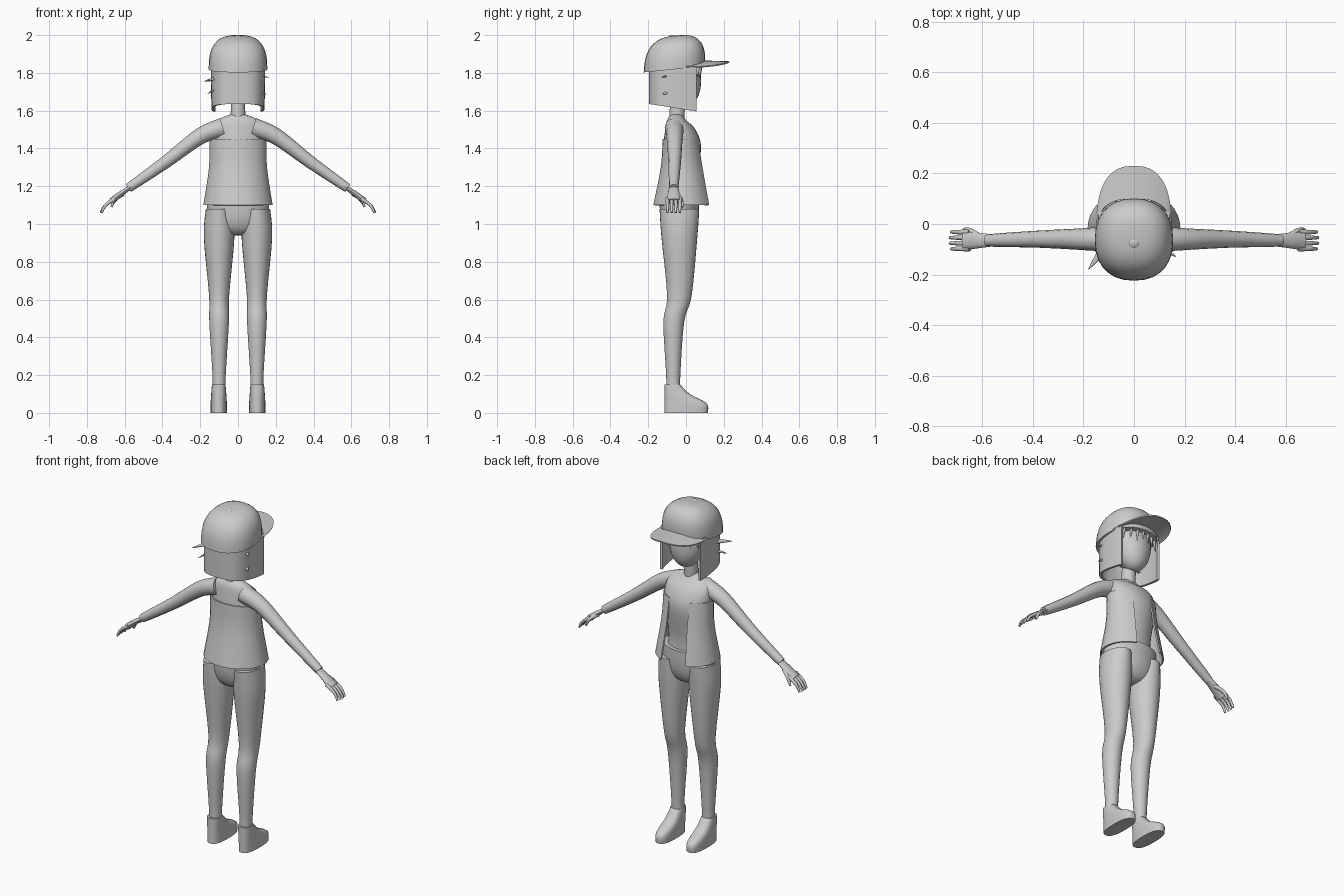
import bpy, bmesh, math
from mathutils import Vector

default_cube = bpy.data.objects.get("Cube")
if default_cube:
    bpy.data.objects.remove(default_cube)

shade = (.6, .6, .6, 1)
grey = bpy.data.materials.new("light grey")
grey.use_nodes = True
grey.diffuse_color = shade
grey.node_tree.nodes["Principled BSDF"].inputs["Base Color"].default_value = shade


def finish(name, bm, thickness=0):
    """Turn a bmesh into a smooth object, optionally given a thickness."""
    bmesh.ops.recalc_face_normals(bm, faces=bm.faces)
    mesh = bpy.data.meshes.new(name)
    bm.to_mesh(mesh)
    bm.free()
    mesh.materials.append(grey)
    obj = bpy.data.objects.new(name, mesh)
    bpy.context.collection.objects.link(obj)
    bpy.ops.object.select_all(action="DESELECT")
    obj.select_set(True)
    bpy.context.view_layer.objects.active = obj
    if thickness:
        shell = obj.modifiers.new("thickness", "SOLIDIFY")
        shell.thickness = thickness
        shell.offset = 0
        bpy.ops.object.modifier_apply(modifier=shell.name)
    bpy.ops.object.shade_smooth_by_angle(angle=math.radians(50))


def skin(name, rings, closed=True, thickness=0):
    """Bridge rows of points; closed rows are capped at both ends."""
    bm = bmesh.new()
    rows = [[bm.verts.new(point) for point in ring] for ring in rings]
    count = len(rows[0])
    for lower, upper in zip(rows, rows[1:]):
        for i in range(count if closed else count - 1):
            j = (i + 1) % count
            bm.faces.new((lower[i], lower[j], upper[j], upper[i]))
    if closed:
        bm.faces.new(rows[0])
        bm.faces.new(rows[-1])
    finish(name, bm, thickness)


def flow(keys, steps=4):
    """Smooth curve through a few key tuples."""
    keys = [Vector(key) for key in keys]
    result = []
    for i in range(len(keys) - 1):
        a, b = keys[i], keys[i + 1]
        leave = (b - keys[max(i - 1, 0)]) / 2
        arrive = (keys[min(i + 2, len(keys) - 1)] - a) / 2
        for k in range(steps):
            t = k / steps
            ease = t * t * (3 - 2 * t)
            result.append(a.lerp(b, ease) + leave * t * (1 - t) ** 2 - arrive * t * t * (1 - t))
    return result + [keys[-1]]


def oval(a, b, count, power=2, gap=0):
    """Rounded outline from +y round to +y; a gap in degrees leaves it open."""
    points = []
    for i in range(count):
        turn = i / (count - 1) if gap else i / count
        angle = math.radians(90 + gap + (360 - 2 * gap) * turn)
        c, s = math.cos(angle), math.sin(angle)
        points.append((a * math.copysign(abs(c) ** (2 / power), c),
                       b * math.copysign(abs(s) ** (2 / power), s)))
    return points


def stack(name, levels, x=0, power=2, gap=0, tilt=0, thickness=0):
    """Level outlines given as (z, back, front, half width)."""
    rings = []
    for z, back, front, half in levels:
        middle = (back + front) / 2
        rings.append([(x + u, middle + v, z + tilt * (middle + v))
                      for u, v in oval(half, (front - back) / 2, 28, power, gap)])
    skin(name, rings, not gap, thickness)


def dome(base, end, back, front, half, bulge=2, lean=0):
    """Levels shrinking from base to end along a rounded profile."""
    levels = []
    middle, depth = (back + front) / 2, (front - back) / 2
    for k in range(12):
        t = math.sin(math.pi / 2 * k / 11.2)
        size = (1 - t ** bulge) ** (1 / bulge)
        y = middle + lean * t
        levels.append((base + (end - base) * t, y - depth * size, y + depth * size, half * size))
    return levels


def limb(name, path, start, end, flat=1, side=1):
    """Tapering tube along a smooth path."""
    points = [Vector((x * side, y, z)) for x, y, z in flow(path)]
    last = len(points) - 1
    rings = []
    for i, point in enumerate(points):
        run = (points[min(i + 1, last)] - points[max(i - 1, 0)]).normalized()
        across = run.cross(Vector((0, 1, 0))).normalized()
        along = across.cross(run)
        radius = start + (end - start) * i / last
        rings.append([point + along * u + across * v for u, v in oval(radius, radius * flat, 12)])
    skin(name, rings)


# Torso, neck and hips
stack("torso", flow([(1.05, -.13, .06, .15), (1.2, -.12, .05, .125), (1.4, -.12, .08, .14),
                     (1.5, -.11, .05, .14), (1.55, -.1, 0, .11), (1.58, -.08, -.02, .04)]))
stack("neck", [(1.55, -.09, -.01, .04), (1.7, -.08, 0, .035)])
stack("hips", dome(1.15, .94, -.14, .07, .165, bulge=3))

# Open jacket
stack("jacket", flow([(1.1, -.17, .135, .18), (1.3, -.13, .095, .15), (1.45, -.12, .07, .147)]),
      gap=26, thickness=.008)

# Legs, shoes, arms and hands
wrist_y = -.065
for side, word in ((1, "left"), (-1, "right")):
    stack(word + "_leg", flow([(1.08, -.14, .07, .07), (.93, -.13, .06, .081), (.62, -.1, .03, .053),
                               (.48, -.12, -.01, .052), (.2, -.105, -.03, .035), (.1, -.105, -.03, .035)]),
          x=side * .1)
    stack(word + "_shoe", flow([(0, -.115, .115, .043), (.05, -.115, .11, .043),
                                (.1, -.115, .02, .04), (.15, -.115, -.03, .036)]),
          x=side * .102, power=2.6)
    limb(word + "_arm", [(.08, -.06, 1.51), (.2, -.06, 1.465), (.38, -.06, 1.33), (.58, wrist_y, 1.19)],
         .053, .024, side=side)
    limb(word + "_palm", [(.56, wrist_y, 1.2), (.62, wrist_y, 1.16), (.67, wrist_y, 1.12)],
         .023, .04, .45, side)
    for k, finger in enumerate(("little", "ring", "middle", "index")):
        y = wrist_y + (k - 1.5) * .022
        tip = .73 - .005 * abs(k - 1.5)
        limb(f"{word}_{finger}_finger", [(.65, y, 1.135), (.7, y, 1.1), (tip, y, 1.06)],
             .011, .006, side=side)
    limb(word + "_thumb", [(.61, -.05, 1.16), (.65, -.025, 1.13), (.67, -.02, 1.09)], .013, .006, side=side)

# Head and face
stack("head", dome(1.84, 1.63, -.17, .07, .118, lean=.05))
limb("nose", [(0, .04, 1.74), (0, .066, 1.715), (0, .05, 1.7)], .004, .011)
for side, word in ((1, "left"), (-1, "right")):
    for part, z, height in (("eye", 1.74, .014), ("eyelid", 1.76, .004), ("eyebrow", 1.78, .003)):
        bm = bmesh.new()
        bmesh.ops.create_uvsphere(bm, u_segments=12, v_segments=8, radius=1)
        for v in bm.verts:
            x = .048 + v.co.x * .025
            v.co = (side * x, .068 - 6 * x * x + v.co.y * .009, z + v.co.z * height)
        finish(f"{word}_{part}", bm)

# Bobbed hair with flicked tufts and a fringe
stack("hair", flow([(1.605, -.19, .125, .134), (1.85, -.19, .125, .137)]),
      power=2.8, gap=65, tilt=-.16, thickness=.014)
for word, root, tip, width in (("right", (-.12, -.1, 1.77), (-.18, -.18, 1.755), .022),
                               ("lower_right", (-.12, -.1, 1.715), (-.16, -.15, 1.69), .016),
                               ("left", (.12, -.1, 1.785), (.166, -.13, 1.775), .012),
                               ("lower_left", (.12, -.1, 1.7), (.15, -.12, 1.685), .02)):
    limb(word + "_tuft", [root, tip], width, .001, .6)
for k in range(-3, 4):
    x = k * .034
    y = .075 - 3 * x * x
    limb(f"fringe_lock_{k + 4}", [(x, y, 1.86), (x * 1.1, y, 1.78 - .01 * (k % 2))], .018, .001, .5)

# Cap crown, button and curved brim
stack("cap_crown", dome(1.825, 2.003, -.224, .1, .155, bulge=2.8, lean=.01), power=2.3, tilt=.1)
stack("cap_button", dome(1.98, 2, -.1, -.05, .025))
rows = []
for k in range(5):
    f = k / 4
    edge = [p for p in oval(.138 + .008 * f, .1 + .13 * f, 48, 2.5, gap=-90) if p[1] >= 0]
    rows.append([(x, y, 1.862 - .004 * f - 1.3 * x * x) for x, y in edge])
skin("cap_brim", rows, closed=False, thickness=.007)
